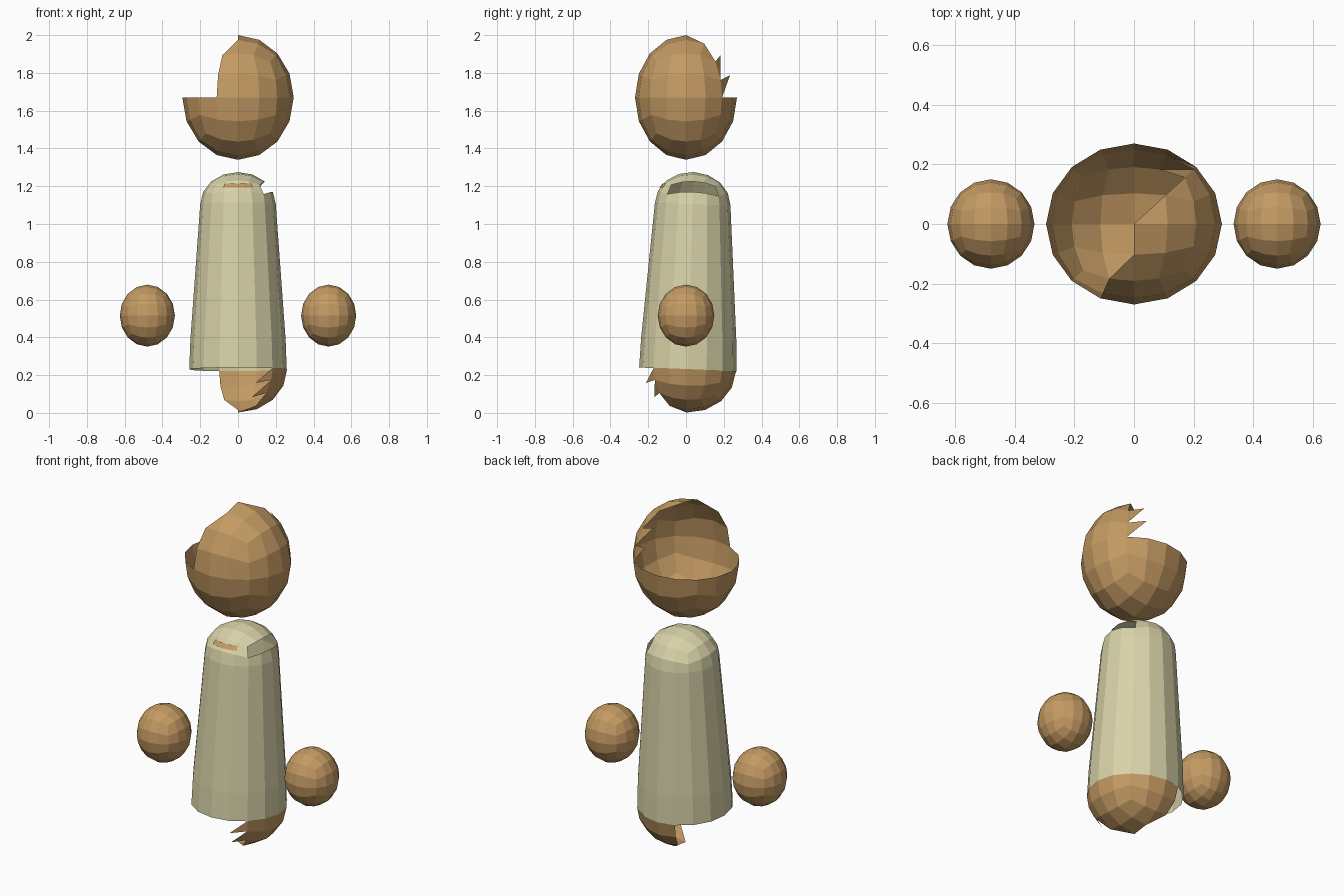
import bpy, math
from mathutils import Vector

if "Cube" in bpy.data.objects:
    bpy.data.objects.remove(bpy.data.objects["Cube"])


def material(name, rgb):
    m = bpy.data.materials.new(name)
    m.diffuse_color = (*rgb, 1)
    m.use_nodes = True
    m.node_tree.nodes["Principled BSDF"].inputs["Base Color"].default_value = m.diffuse_color
    return m


BROWN = material("warm brown", (0.55, 0.325, 0.125))
CREAM = material("pale cream", (0.69, 0.65, 0.395))


def cube_quads():
    """Quads of a 4x4-per-side cube reaching from -2 to 2."""
    for axis in range(3):
        for side in (-2, 2):
            for i in range(-2, 2):
                for j in range(-2, 2):
                    quad = []
                    for u, v in ((i, j), (i + 1, j), (i + 1, j + 1), (i, j + 1)):
                        p = [0, 0, 0]
                        p[axis], p[(axis + 1) % 3], p[(axis + 2) % 3] = side, u, v
                        quad.append(tuple(p))
                    yield axis, side, quad


def ball_dir(p):
    """Cube point to unit sphere with equal angles."""
    return Vector([math.tan(t * math.pi / 8) for t in p]).normalized()


def center(poly):
    return [sum(p[k] for p in poly) / len(poly) for k in range(3)]


def build(name, keep, place, mat):
    """Round the cube, keep the wanted faces (halving quads where the edge is jagged)."""
    verts, index, faces = [], {}, []
    for axis, side, q in cube_quads():
        if axis == 1:
            halves = ([q[0], q[1], q[3]], [q[1], q[2], q[3]])
        else:
            halves = ([q[0], q[1], q[2]], [q[0], q[2], q[3]])
        kept = [h for h in halves if keep(axis, side, *center(h))]
        for poly in ([q] if len(kept) == 2 else kept):
            if side < 0:
                poly = poly[::-1]
            for p in poly:
                if p not in index:
                    index[p] = len(verts)
                    verts.append(place(p))
            faces.append([index[p] for p in poly])
    return add(name, verts, faces, mat)


def add(name, verts, faces, mat):
    me = bpy.data.meshes.new(name)
    me.from_pydata([tuple(v) for v in verts], [], faces)
    me.materials.append(mat)
    ob = bpy.data.objects.new(name, me)
    bpy.context.collection.objects.link(ob)
    return ob


def ellipsoid(c, r):
    return lambda p: [c[k] + r[k] * ball_dir(p)[k] for k in range(3)]


def broken_half(axis, side, x, y, z):
    """Upper half with its back-left region broken away."""
    if axis == 2:
        return x > y and x > -1 and (x > 0 or x - y > 1)
    if axis == 1:
        if side < 0:
            return x > -1
        return x > 1 and (x - 1) + (z - math.floor(z)) > 1
    return side > 0


# head: open at the upper back left
build("head", lambda a, s, x, y, z: z < 0 or broken_half(a, s, x, y, z),
      ellipsoid((0, 0, 1.67), (0.295, 0.27, 0.33)), BROWN)

# hands
for sx, label in ((-1, "left"), (1, "right")):
    build("hand_" + label, lambda *a: True,
          ellipsoid((sx * 0.48, 0, 0.515), (0.146, 0.15, 0.164)), BROWN)


def lean(x, y, z):
    """Lean the torso slightly backwards."""
    return (x, y + 0.01 + 0.029 * (z - 0.23), z - 0.04 * y)


# lower body: the same broken half turned upside down
def base_place(p):
    d = ball_dir(p)
    v = lean(0.26 * d.x, -0.255 * d.y, 0.232 - 0.23 * d.z)
    return (v[0], v[1], max(0, v[2]))


build("lower_body", lambda a, s, x, y, z: z > 0 and broken_half(a, s, x, y, z),
      base_place, BROWN)


# robe: dome on top of tapered walls, open below, with a slot at the right shoulder
def dome(d, grow=1):
    return lean(0.2 * grow * d.x, 0.2 * grow * d.y, 1.105 + 0.17 * grow * d.z)


def robe_place(p):
    if p[2] >= 0:
        return dome(ball_dir(p))
    d = ball_dir((p[0], p[1], 0))
    r, z = {-1: (0.252, 0.39), -2: (0.258, 0.23)}[p[2]]
    return lean(r * d.x, r * d.y, z)


def robe_keep(axis, side, x, y, z):
    if axis == 2:
        return side > 0
    return not (axis == 0 and side > 0 and z > 1)


build("robe", robe_keep, robe_place, CREAM)

# chest patch: thin brown sliver showing at the front of the collar
patch, n = [], 4
for lat in (28, 37):
    for i in range(n + 1):
        lon = math.radians(-90 + (i - n / 2) * 13)
        la = math.radians(lat)
        patch.append(dome(Vector((math.cos(la) * math.cos(lon),
                                  math.cos(la) * math.sin(lon), math.sin(la))), 1.01))
add("chest_patch", patch, [(i, i + 1, i + n + 2, i + n + 1) for i in range(n)], BROWN)
